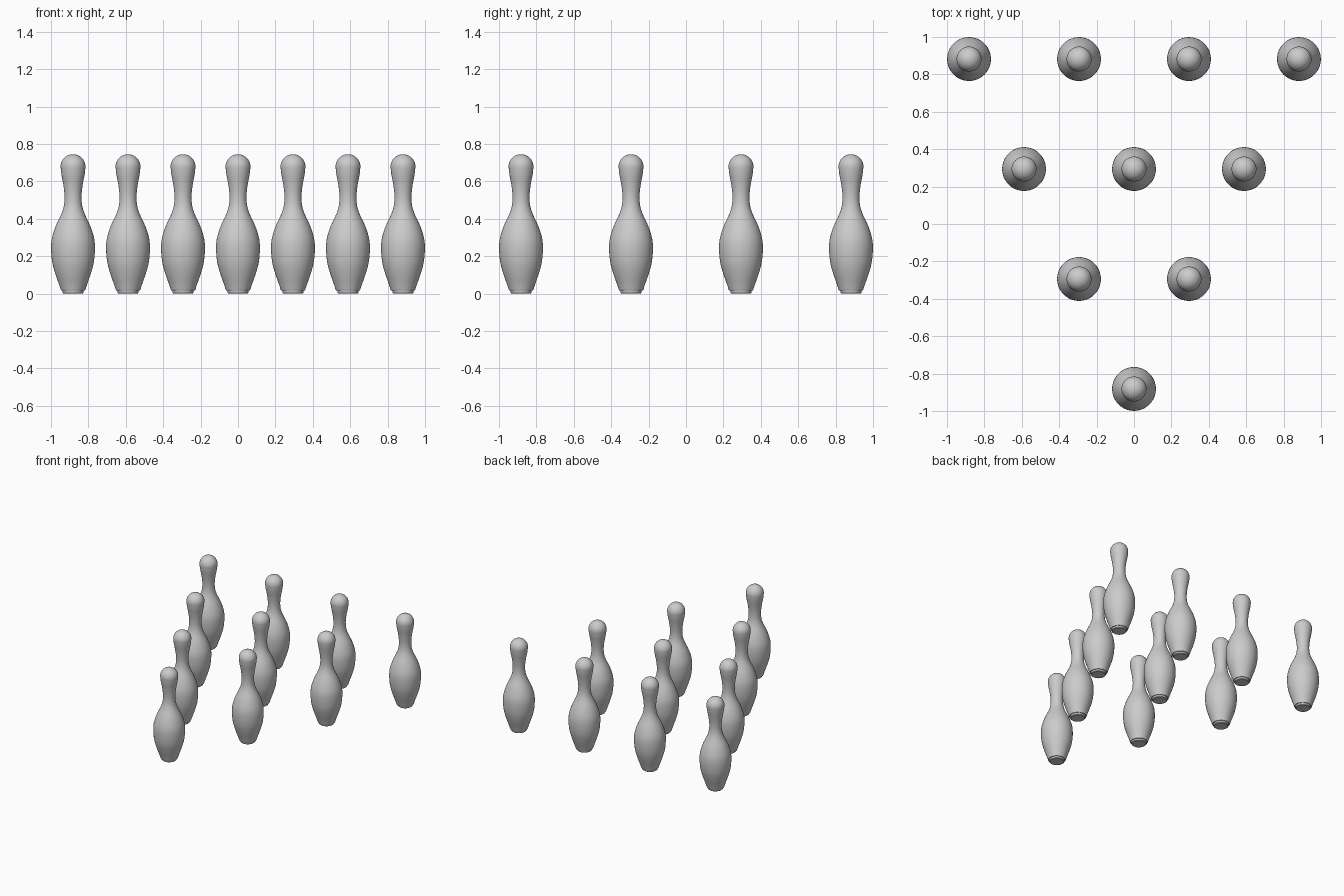
import bpy, math

if "Cube" in bpy.data.objects:
    bpy.data.objects.remove(bpy.data.objects["Cube"])

SEG = 48
STEP = 0.294          # half of the pin spacing
ROWS = 4

# side curve of the body: (radius, height), from foot lip to head
KEYS = [(0.066, 0.022), (0.075, 0.05), (0.096, 0.11), (0.111, 0.168),
        (0.117, 0.235), (0.113, 0.295), (0.093, 0.36), (0.063, 0.425),
        (0.050, 0.465), (0.0455, 0.505), (0.047, 0.545), (0.053, 0.59),
        (0.0625, 0.64), (0.0665, 0.679)]


def smooth_curve(keys, n=4):
    # Catmull-Rom interpolation through the key points
    pts = []
    ext = [keys[0]] + keys + [keys[-1]]
    for a, b, c, d in zip(ext, ext[1:], ext[2:], ext[3:]):
        for k in range(n):
            t = k / n
            pts.append(tuple(
                0.5 * (2 * q + (r - p) * t + (2 * p - 5 * q + 4 * r - s) * t * t
                       + (3 * q - p - 3 * r + s) * t ** 3)
                for p, q, r, s in zip(a, b, c, d)))
    return pts + [keys[-1]]


def lathe(name, profile):
    # revolve an open profile round z, closed by a pole on top and a flat base
    verts, faces = [], []
    for r, z in profile:
        for i in range(SEG):
            a = 2 * math.pi * i / SEG
            verts.append((r * math.cos(a), r * math.sin(a), z))
    for j in range(len(profile) - 1):
        for i in range(SEG):
            k = (i + 1) % SEG
            faces.append((j * SEG + i, j * SEG + k, (j + 1) * SEG + k, (j + 1) * SEG + i))
    last = (len(profile) - 1) * SEG
    verts.append((0, 0, 0.7455))
    faces += [(last + i, last + (i + 1) % SEG, len(verts) - 1) for i in range(SEG)]
    faces.append(tuple(reversed(range(SEG))))
    mesh = bpy.data.meshes.new(name)
    mesh.from_pydata(verts, [], faces)
    return mesh


# stepped foot, body and neck, round head
foot = [(0.050, 0.0), (0.055, 0.004), (0.057, 0.016), (0.063, 0.016)]
head = [(0.0665 * math.cos(math.radians(a)), 0.679 + 0.0665 * math.sin(math.radians(a)))
        for a in range(9, 90, 9)]
pin_mesh = lathe("bowling_pin", foot + smooth_curve(KEYS) + head)

# triangular rack of ten pins, point towards the front
pins = []
for row in range(ROWS):
    for i in range(row + 1):
        pin = bpy.data.objects.new(f"pin_{len(pins) + 1}", pin_mesh)
        pin.location = ((2 * i - row) * STEP, (2 * row - 3) * STEP, 0)
        bpy.context.collection.objects.link(pin)
        pins.append(pin)

# smooth shading with a crisp foot edge
pins[0].select_set(True)
bpy.context.view_layer.objects.active = pins[0]
for poly in pin_mesh.polygons:
    poly.use_smooth = True
pin_mesh.set_sharp_from_angle(angle=math.radians(35))
